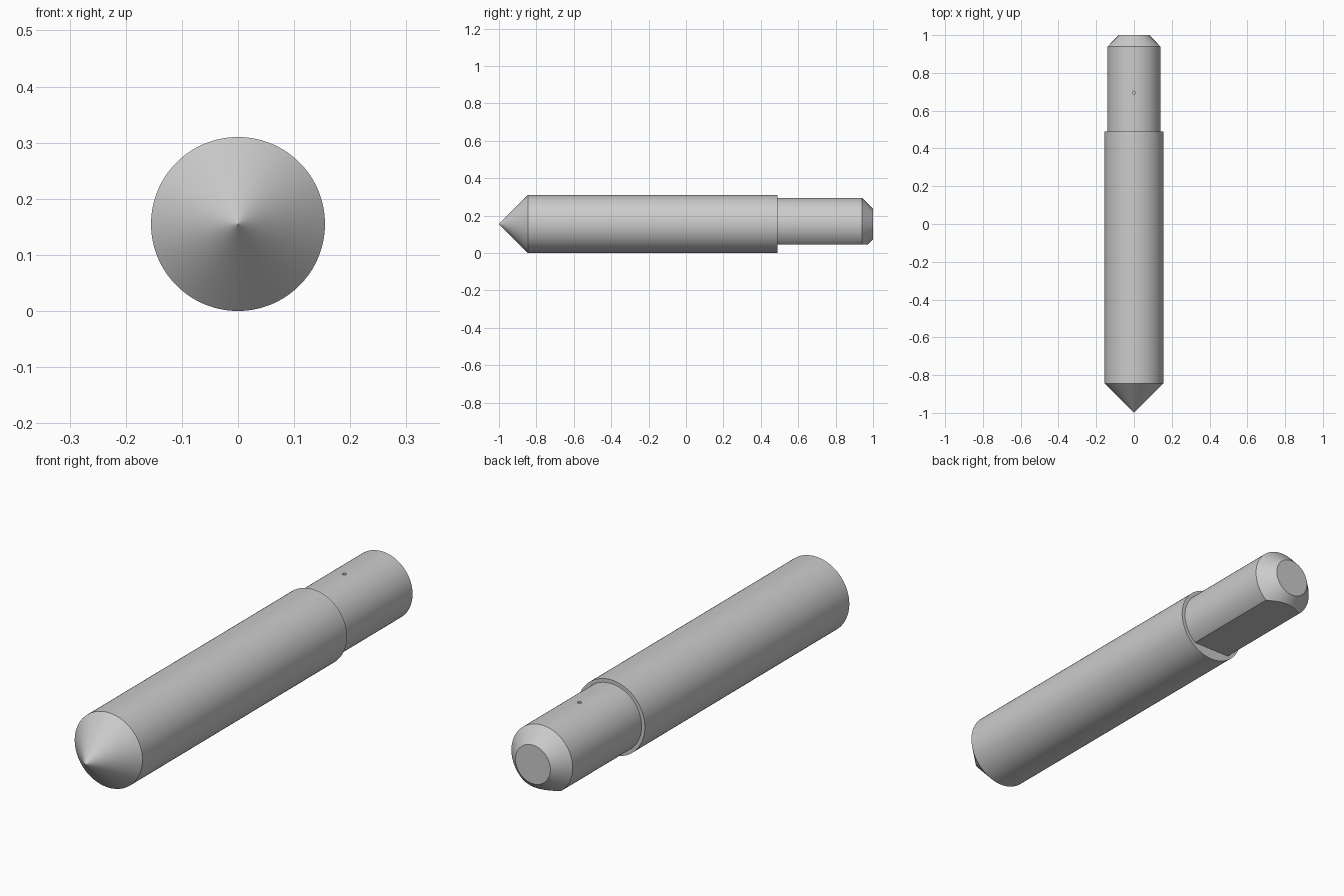
import bpy, bmesh, math
from mathutils import Matrix, Vector

cube = bpy.data.objects.get("Cube")
if cube:
    bpy.data.objects.remove(cube, do_unlink=True)

R = 0.155          # body radius, also the height of the axis
SEGMENTS = 128

steel = bpy.data.materials.new("plain grey steel")
steel.use_nodes = True
steel.diffuse_color = (0.6, 0.6, 0.6, 1)
steel.node_tree.nodes["Principled BSDF"].inputs["Base Color"].default_value = (0.6, 0.6, 0.6, 1)


def turned(name, profile, flat_z=None):
    """Solid turned about the y axis from (y, radius) pairs, with an optional flat underneath."""
    bm = bmesh.new()
    rings = []
    for y, r in profile:
        angles = [math.tau * i / SEGMENTS for i in range(SEGMENTS)]
        rings.append([bm.verts.new((r * math.cos(a), y, R + r * math.sin(a))) for a in angles])
    for a, b in zip(rings, rings[1:]):
        for i in range(SEGMENTS):
            j = (i + 1) % SEGMENTS
            bm.faces.new((a[i], a[j], b[j], b[i]))
    bm.faces.new(rings[0])
    bm.faces.new(rings[-1])
    if flat_z is not None:
        geom = bm.verts[:] + bm.edges[:] + bm.faces[:]
        cut = bmesh.ops.bisect_plane(bm, geom=geom, plane_co=(0, 0, flat_z),
                                     plane_no=(0, 0, -1), clear_outer=True)
        edges = [e for e in cut["geom_cut"] if isinstance(e, bmesh.types.BMEdge)]
        bmesh.ops.contextual_create(bm, geom=edges)
    bmesh.ops.recalc_face_normals(bm, faces=bm.faces)
    mesh = bpy.data.meshes.new(name)
    bm.to_mesh(mesh)
    bm.free()
    mesh.materials.append(steel)
    obj = bpy.data.objects.new(name, mesh)
    bpy.context.collection.objects.link(obj)
    return obj


def select(obj):
    bpy.ops.object.select_all(action='DESELECT')
    obj.select_set(True)
    bpy.context.view_layer.objects.active = obj


# Thick body with the conical point
body = turned("pointed_body", [(-1, 0.0003), (-0.845, R), (0.49, R)])

# Thinner shank with a chamfered end and a flat underneath
shank = turned("shank", [(0.47, 0.14), (0.66, 0.14), (0.73, 0.14), (0.94, 0.14), (1, 0.08)], flat_z=0.045)

# Small blind hole in the top of the shank
bpy.ops.mesh.primitive_cylinder_add(vertices=24, radius=0.008, depth=0.08,
                                    location=(0, 0.695, R + 0.14))
drill = bpy.context.object
drill.name = "hole_cutter"
drill.data.materials.append(steel)
select(shank)
hole = shank.modifiers.new("hole", 'BOOLEAN')
hole.operation = 'DIFFERENCE'
hole.solver = 'EXACT'
hole.object = drill
bpy.ops.object.modifier_apply(modifier=hole.name)
bpy.data.objects.remove(drill, do_unlink=True)

for part in (body, shank):
    select(part)
    bpy.ops.object.shade_smooth_by_angle(angle=math.radians(25))
